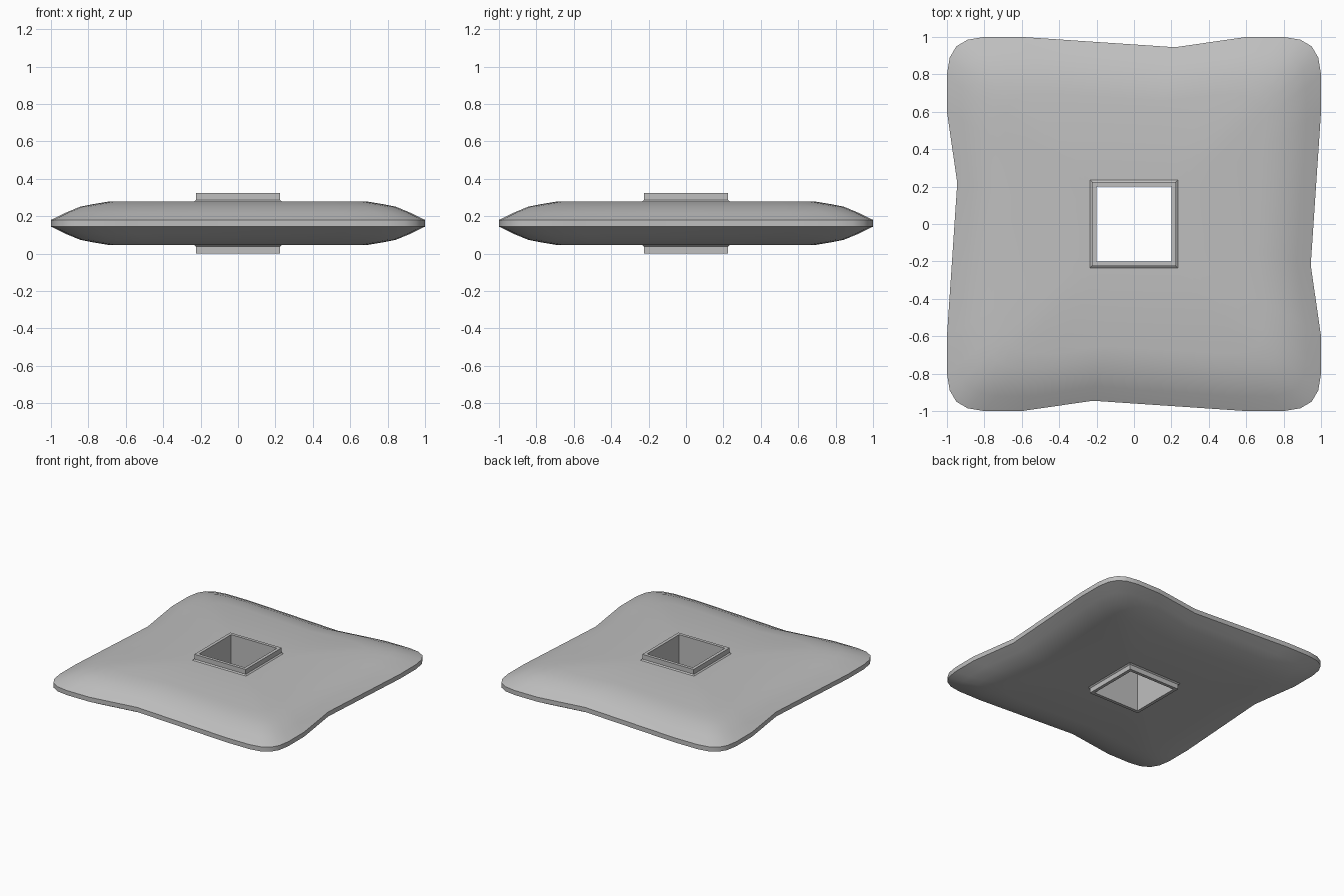
import bpy, bmesh

cube = bpy.data.objects.get("Cube")
if cube:
    bpy.data.objects.remove(cube)

MID = 0.162  # height of the symmetry plane

grey = bpy.data.materials.new("light grey")
grey.use_nodes = True
colour = (0.52, 0.52, 0.52, 1)
grey.diffuse_color = colour
grey.node_tree.nodes["Principled BSDF"].inputs["Base Color"].default_value = colour


def quarter_turns(points):
    """Repeat one side of an outline around the four sides."""
    loop = []
    for _ in range(4):
        loop += points
        points = [(y, -x) for x, y in points]
    return loop


def loft(name, rings, angle):
    """Skin a closed chain of (outline, height) rings."""
    bm = bmesh.new()
    loops = [[bm.verts.new((x, y, z)) for x, y in pts] for pts, z in rings]
    for a, b in zip(loops, loops[1:] + loops[:1]):
        for i in range(len(a)):
            j = (i + 1) % len(a)
            bm.faces.new((a[i], a[j], b[j], b[i]))
    bmesh.ops.recalc_face_normals(bm, faces=bm.faces)
    mesh = bpy.data.meshes.new(name)
    bm.to_mesh(mesh)
    bm.free()
    mesh.materials.append(grey)
    obj = bpy.data.objects.new(name, mesh)
    bpy.context.collection.objects.link(obj)
    bpy.ops.object.select_all(action="DESELECT")
    obj.select_set(True)
    bpy.context.view_layer.objects.active = obj
    bpy.ops.object.shade_smooth_by_angle(angle=angle)
    return obj


# Pillow plate: waisted outline with rounded corners, hollow square centre
outline = quarter_turns([(0.22, 0.945), (0.6, 1), (0.8, 1), (0.89, 0.985), (0.95, 0.95),
                         (0.985, 0.89), (1, 0.8), (1, 0.6)])


def scaled(f):
    return [(x * f, y * f) for x, y in outline]


def square(half):
    return [(x * half / max(abs(x), abs(y)), y * half / max(abs(x), abs(y))) for x, y in outline]


profile = [(1, 0.018), (0.92, 0.057), (0.845, 0.088), (0.77, 0.103), (0.69, 0.116)]
upper = [(scaled(f), MID + h) for f, h in profile] + [(square(0.21), MID + 0.116)]
lower = [(pts, 2 * MID - z) for pts, z in reversed(upper)]
loft("pillow_plate", lower + upper, 0.6)

# Square collar lining the hole, with a small flare where it meets the plate
collar = [(0.235, 0.116), (0.225, 0.124), (0.225, 0.162), (0.2, 0.162)]
top = [(quarter_turns([(r, r)]), MID + h) for r, h in collar]
bottom = [(pts, 2 * MID - z) for pts, z in reversed(top)]
loft("hole_collar", bottom + top, 0.3)
